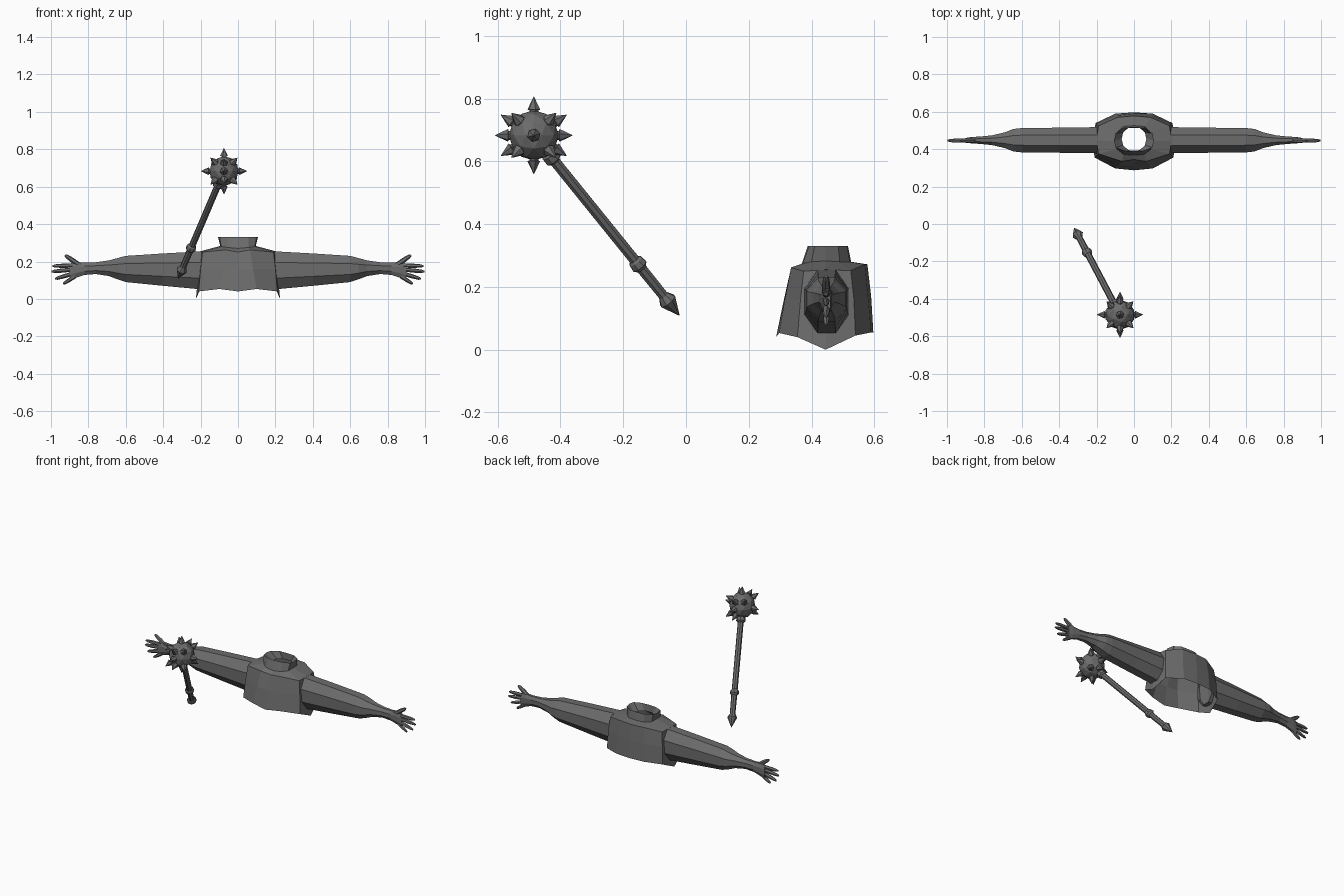
import bpy, bmesh
from math import sin, cos, pi
from mathutils import Vector

if "Cube" in bpy.data.objects:
    bpy.data.objects.remove(bpy.data.objects["Cube"])

grey = bpy.data.materials.new("dark_grey")
grey.use_nodes = True
grey.diffuse_color = (0.15, 0.15, 0.15, 1)
grey.node_tree.nodes["Principled BSDF"].inputs["Base Color"].default_value = (0.15, 0.15, 0.15, 1)


def add_rings(bm, rings, cap_start=True, cap_end=True):
    """Skin a list of equal-sized closed rings of points."""
    loops = [[bm.verts.new(p) for p in ring] for ring in rings]
    n = len(loops[0])
    for a, b in zip(loops, loops[1:]):
        for i in range(n):
            j = (i + 1) % n
            bm.faces.new((a[i], a[j], b[j], b[i]))
    if cap_start:
        bm.faces.new(loops[0][::-1])
    if cap_end:
        bm.faces.new(loops[-1])


def add_tube(bm, start, direction, profile, sides):
    """Turn a profile of (distance, radius) about an axis."""
    start, d = Vector(start), Vector(direction).normalized()
    u = d.orthogonal().normalized()
    v = d.cross(u)
    turn = [2 * pi * (i + 0.5) / sides for i in range(sides)]
    add_rings(bm, [[start + d * t + (u * cos(a) + v * sin(a)) * r for a in turn]
                   for t, r in profile])


def finish(name, bm):
    bmesh.ops.recalc_face_normals(bm, faces=bm.faces)
    mesh = bpy.data.meshes.new(name)
    bm.to_mesh(mesh)
    bm.free()
    mesh.materials.append(grey)
    ob = bpy.data.objects.new(name, mesh)
    bpy.context.collection.objects.link(ob)
    return ob


# Torso: open shell, each half ring runs from front centre to back centre
def mirrored(half):
    return half + [(-x, y, z) for x, y, z in half[-2:0:-1]]


torso_halves = [
    [(0, .287, .04), (.10, .297, .053), (.21, .355, .04), (.225, .445, 0),
     (.205, .54, .045), (.10, .59, .055), (0, .597, .055)],
    [(0, .312, .16), (.08, .315, .16), (.20, .365, .16), (.21, .445, .16),
     (.20, .535, .16), (.10, .58, .17), (0, .59, .17)],
    [(0, .345, .25), (.065, .335, .262), (.19, .375, .25), (.20, .445, .255),
     (.19, .525, .252), (.09, .57, .272), (0, .578, .272)],
    [(0, .368, .27), (.055, .372, .275), (.09, .40, .28), (.095, .445, .283),
     (.09, .49, .28), (.055, .522, .28), (0, .526, .28)],
    [(0, .388, .33), (.055, .392, .33), (.098, .41, .33), (.107, .445, .33),
     (.098, .485, .33), (.055, .513, .33), (0, .516, .33)],
    [(0, .392, .285), (.03, .395, .285), (.058, .42, .285), (.066, .455, .285),
     (.058, .49, .285), (.03, .514, .285), (0, .514, .285)],
]
bm = bmesh.new()
add_rings(bm, [mirrored(h) for h in torso_halves], False, False)
finish("torso", bm)

# Arms: eight-sided sections as (x, half depth, bottom, top)
arm_sections = [(.185, .070, .05, .255), (.40, .067, .07, .243), (.60, .065, .09, .230),
                (.645, .060, .105, .218), (.69, .042, .122, .206), (.76, .026, .133, .196),
                (.82, .020, .128, .194), (.87, .017, .112, .198), (.90, .012, .105, .188)]
# Digits as (start x, start z, tip x, tip z, radius)
digits = [(.84, .175, .925, .234, .013), (.88, .178, .992, .176, .011),
          (.88, .157, .997, .146, .011), (.88, .136, .978, .107, .011),
          (.87, .120, .935, .080, .010)]

for side, s in (("left", 1), ("right", -1)):
    bm = bmesh.new()
    rings = []
    for x, depth, low, high in arm_sections:
        k = 1 / cos(pi / 8)
        rings.append([(s * x, .448 + depth * k * cos(a), (low + high) / 2 + (high - low) / 2 * k * sin(a))
                      for a in [pi / 8 + i * pi / 4 for i in range(8)]])
    add_rings(bm, rings, cap_start=False)
    finish(side + "_arm", bm)

    bm = bmesh.new()
    for x0, z0, x1, z1, r in digits:
        run = Vector((s * (x1 - x0), 0, z1 - z0))
        n = run.length
        add_tube(bm, (s * x0, .446, z0), run,
                 [(0, r), (n * .55, r * 1.05), (n * .88, r * .8), (n, r * .4)], 6)
    finish(side + "_fingers", bm)

# Mace handle with collars and a pointed pommel
head = Vector((-.075, -.485, .683))
tip = Vector((-.32, -.021, .109))
axis = tip - head
length = axis.length
bm = bmesh.new()
add_tube(bm, head, axis, [(length * t, r) for t, r in (
    (.05, .018), (.10, .018), (.105, .028), (.135, .028), (.145, .018),
    (.69, .018), (.70, .025), (.725, .028), (.74, .018),
    (.89, .017), (.90, .022), (.92, .030), (1, .001))], 8)
finish("mace_handle", bm)

# Mace ball
bm = bmesh.new()
bmesh.ops.create_icosphere(bm, subdivisions=2, radius=.08)
bmesh.ops.translate(bm, verts=bm.verts, vec=head)
finish("mace_ball", bm)

# Spikes on the ball: axes, corners and four slanted ones
signs = (-1, 1)
dirs = [Vector(v) * s for v in ((1, 0, 0), (0, 1, 0), (0, 0, 1)) for s in signs]
dirs += [Vector((a, b, c)) for a in signs for b in signs for c in signs]
dirs += [Vector((0, b * .85, c * .53)) for b in signs for c in signs]
bm = bmesh.new()
for d in dirs:
    if d.angle(axis) > .35:
        add_tube(bm, head, d, [(.06, .015), (.080, .015), (.082, .021), (.123, .001)], 6)
finish("mace_spikes", bm)
